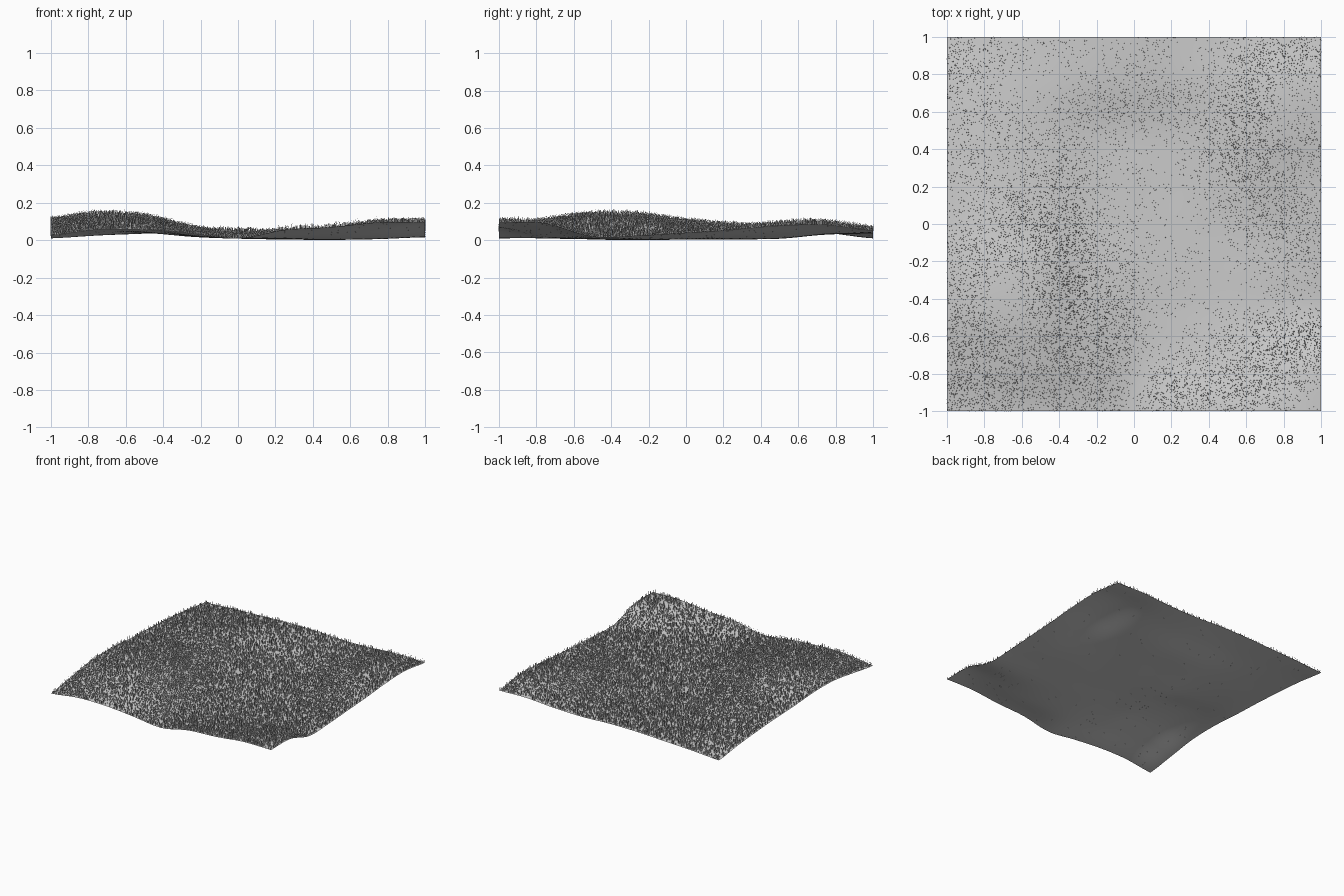
import bpy, math, random
from mathutils import Vector

if "Cube" in bpy.data.objects:
    bpy.data.objects.remove(bpy.data.objects["Cube"])

random.seed(4)

# Height control grid in hundredths: rows from y=1 to y=-1, columns from x=-1 to x=1
HEIGHTS = [
    [1.0, 2.5, 3.5, 4.5, 4.5, 3.5, 4.0, 5.5, 5.0],
    [4.0, 4.0, 4.0, 4.0, 3.5, 3.0, 4.5, 8.5, 8.0],
    [6.0, 5.5, 4.0, 2.0, 1.0, 1.0, 3.5, 8.0, 7.5],
    [7.5, 7.0, 5.0, 2.0, 1.0, 0.5, 2.0, 5.0, 5.5],
    [8.5, 9.5, 7.0, 2.5, 1.0, 0.5, 0.5, 2.0, 4.0],
    [10.0, 13.0, 11.0, 4.5, 1.5, 0.5, 0.2, 1.0, 2.5],
    [9.5, 13.0, 12.0, 6.0, 1.5, 0.5, 0.5, 1.0, 2.0],
    [6.0, 9.5, 9.5, 5.5, 1.2, 1.5, 3.0, 6.0, 9.0],
    [2.5, 5.5, 5.5, 3.5, 1.0, 5.5, 7.0, 9.5, 9.5],
]


def spline(p, t):
    """Smooth interpolation through evenly spaced values."""
    i = min(int(t), len(p) - 2)
    f = t - i
    a, b, c, d = p[max(i - 1, 0)], p[i], p[i + 1], p[min(i + 2, len(p) - 1)]
    return b + 0.5 * f * (c - a + f * (2 * a - 5 * b + 4 * c - d + f * (3 * (b - c) + d - a)))


def height(x, y):
    rows = [spline(r, (x + 1) * 4) for r in HEIGHTS]
    return max(0.0, spline(rows, (1 - y) * 4) / 100)


def add_object(name, verts, faces):
    mesh = bpy.data.meshes.new(name)
    mesh.from_pydata(verts, [], faces)
    ob = bpy.data.objects.new(name, mesh)
    bpy.context.collection.objects.link(ob)
    return ob


# Rolling ground sheet
N = 80
z = [[height(-1 + 2 * i / N, -1 + 2 * j / N) for i in range(N + 1)] for j in range(N + 1)]
verts = [(-1 + 2 * i / N, -1 + 2 * j / N, z[j][i]) for j in range(N + 1) for i in range(N + 1)]
faces = [(k, k + 1, k + N + 2, k + N + 1)
         for j in range(N) for k in range(j * (N + 1), j * (N + 1) + N)]
ground = add_object("ground", verts, faces)
ground.data.shade_smooth()

# Grass: thin pointed blades standing along the ground normal
verts, faces = [], []
for n in range(42000):
    u, v = random.random() * N, random.random() * N
    i, j = min(int(u), N - 1), min(int(v), N - 1)
    fu, fv = u - i, v - j
    z00, z10, z01, z11 = z[j][i], z[j][i + 1], z[j + 1][i], z[j + 1][i + 1]
    dzu = (z10 - z00) * (1 - fv) + (z11 - z01) * fv
    dzv = (z01 - z00) * (1 - fu) + (z11 - z10) * fu
    root = Vector((-1 + 2 * u / N, -1 + 2 * v / N, z00 + fu * (z10 - z00) + fv * dzv))
    normal = Vector((-dzu * N / 2, -dzv * N / 2, 1)).normalized()
    angle = random.uniform(0, math.tau)
    side = Vector((math.cos(angle), math.sin(angle), 0)) * 0.0015
    tip = root + normal * random.uniform(0.02, 0.034)
    verts += [root - side, root + side, tip]
    faces.append((3 * n, 3 * n + 1, 3 * n + 2))
add_object("grass", verts, faces)
